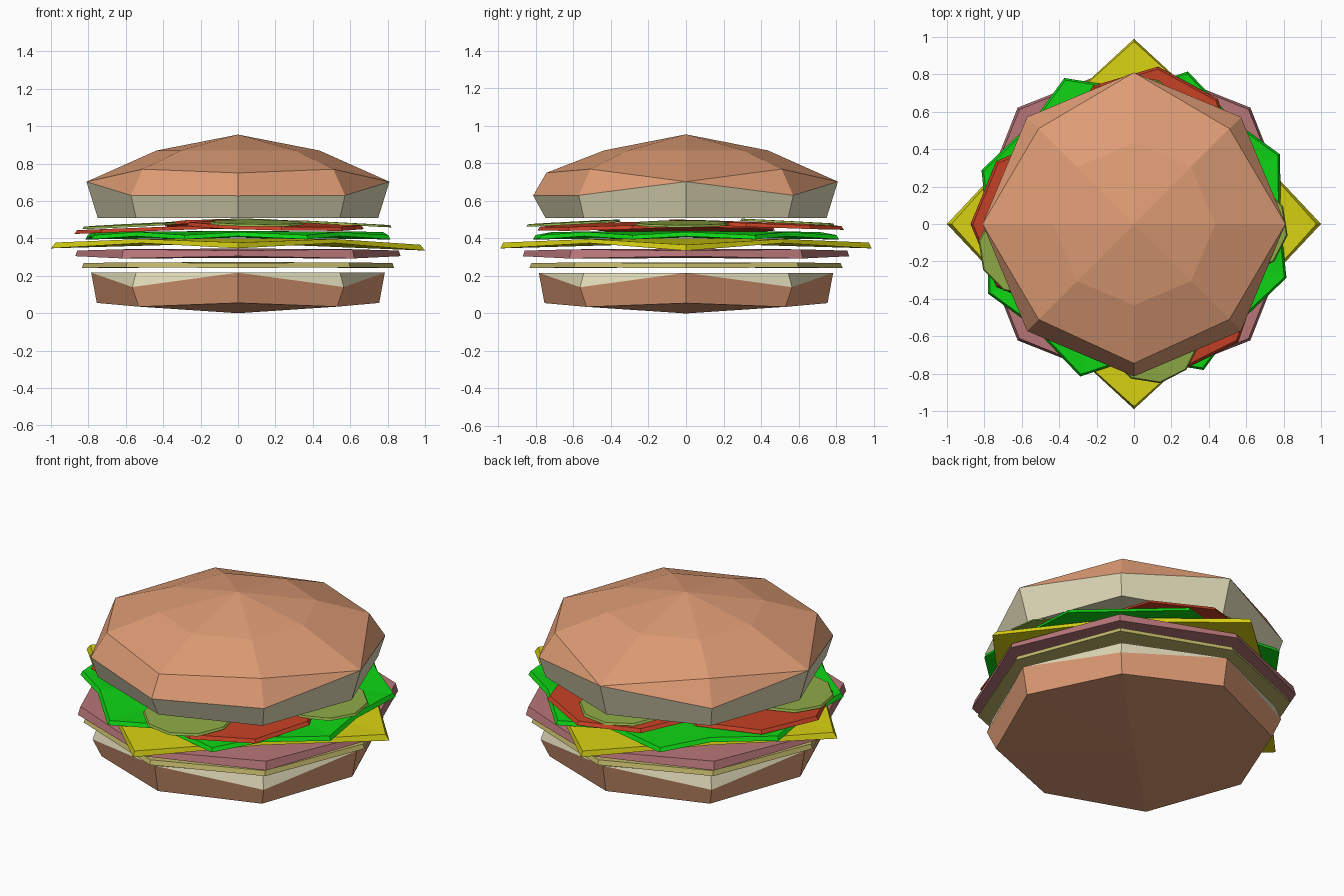
import bpy, bmesh, math
from mathutils import Matrix, Vector

if "Cube" in bpy.data.objects:
    bpy.data.objects.remove(bpy.data.objects["Cube"])


def lin(c):
    c /= 255
    return c / 12.92 if c <= 0.04045 else ((c + 0.055) / 1.055) ** 2.4


def mat(name, r, g, b):
    m = bpy.data.materials.new(name)
    m.diffuse_color = (lin(r), lin(g), lin(b), 1)
    m.use_nodes = True
    m.node_tree.nodes["Principled BSDF"].inputs["Base Color"].default_value = m.diffuse_color
    return m


crust = mat("crust brown", 222, 156, 117)
cream = mat("bread cream", 224, 218, 184)
pale = mat("pale yellow", 192, 182, 105)
pink = mat("ham pink", 184, 118, 121)
yellow = mat("cheese yellow", 216, 210, 18)
green = mat("lettuce green", 14, 212, 20)
red = mat("tomato red", 196, 64, 36)
olive = mat("pickle green", 142, 170, 70)


def finish(name, bm, mats):
    bmesh.ops.remove_doubles(bm, verts=bm.verts, dist=0.0005)
    bmesh.ops.recalc_face_normals(bm, faces=bm.faces)
    me = bpy.data.meshes.new(name)
    bm.to_mesh(me)
    bm.free()
    for m in mats:
        me.materials.append(m)
    ob = bpy.data.objects.new(name, me)
    bpy.context.collection.objects.link(ob)
    return ob


def skin(name, rings, z_low, z_high, mats, idx):
    """Join rings of points, closing both ends to centre points.
    idx: material index for lower cap, each band, upper cap."""
    bm = bmesh.new()
    n = len(rings[0])
    rings = [[Vector((0, 0, z_low))] * n] + rings + [[Vector((0, 0, z_high))] * n]
    for a, b, mi in zip(rings, rings[1:], idx):
        for i in range(n):
            j = (i + 1) % n
            pts = []
            for p in (a[i], a[j], b[j], b[i]):
                if all((p - q).length > 0.0005 for q in pts):
                    pts.append(p)
            if len(pts) > 2:
                bm.faces.new([bm.verts.new(p) for p in pts]).material_index = mi
    return finish(name, bm, mats)


def ring8(c, zc, d, zd, front=None):
    """Octagon: corners on the axes at c, on the diagonals at (d, d)."""
    out = []
    for i in range(8):
        r, z = (d * math.sqrt(2), zd) if i % 2 else (c, zc)
        if i == 6 and front:
            r, z = front
        a = i * math.pi / 4
        out.append(Vector((r * math.cos(a), r * math.sin(a), z)))
    return out


# Buns, with cream cut bands
skin("bottom_bun",
     [ring8(.755, .055, .53, .035), ring8(.785, .217, .565, .14), ring8(.785, .217, .545, .217)],
     0, .217, [crust, cream], [0, 0, 1, 1])
skin("top_bun",
     [ring8(.75, .51, .545, .51),
      ring8(.81, .703, .572, .63, (.815, .628)),
      ring8(.81, .703, .51, .77, (.745, .75)),
      ring8(.435, .87, .305, .87)],
     .51, .955, [crust, cream], [1, 1, 0, 0, 0])

# Thin layers above the bottom bun
skin("spread_slice", [ring8(.835, .242, .60, .245), ring8(.825, .268, .592, .272)],
     .245, .273, [pale], [0, 0, 0])
skin("ham_slice", [ring8(.87, .305, .622, .293), ring8(.86, .335, .612, .342)],
     .295, .346, [pink], [0, 0, 0])

# Cheese square turned to a diamond with drooping corners
low = ring8(.99, .347, .515, .375)
top = ring8(.975, .378, .515, .397)
for ring in (low, top):
    ring[0].z -= .012
low[0].x, low[4].x = 1, -1
skin("cheese", [low, top], .375, .40, [yellow], [0, 0, 0])

# Wavy lettuce leaf
low, top = [], []
for i in range(16):
    a = math.radians(i * 22.5 + (3 if i % 2 else 0))
    r = .865 if i % 2 else (.77 if i % 4 else .785)
    if i in (4, 12):
        r = .72
    z = .395 if i % 2 else .412
    low.append(Vector((r * math.cos(a), r * math.sin(a), z)))
    top.append(Vector((r * .985 * math.cos(a), r * .985 * math.sin(a), z + .023)))
skin("lettuce", [low, top], .405, .44, [green], [0, 0, 0])


def slice_disc(name, x, y, z, r, n, thick, tilt, turn, m):
    """Flat disc whose outer edge tips down away from the centre."""
    bm = bmesh.new()
    axis = Vector((-y, x, 0)).normalized()
    mx = (Matrix.Translation((x, y, z)) @ Matrix.Rotation(math.radians(tilt), 4, axis)
          @ Matrix.Rotation(math.radians(turn), 4, 'Z'))
    bmesh.ops.create_cone(bm, cap_ends=True, segments=n, radius1=r, radius2=r * .97,
                          depth=thick, matrix=mx)
    finish(name, bm, [m])


# Tomato slices and pickles
for i, (x, y, z, turn) in enumerate([(-.40, 0, .452, 0), (.08, .37, .474, -6), (.20, -.32, .468, 4)]):
    slice_disc(f"tomato_slice_{i + 1}", x, y, z, .475, 8, .02, 2.2, turn, red)
for i, (x, y, z) in enumerate([(-.58, -.13, .469), (.57, -.02, .478), (.10, -.60, .482), (.02, .54, .487)]):
    slice_disc(f"pickle_slice_{i + 1}", x, y, z, .255, 10, .012, 3, 9, olive)
